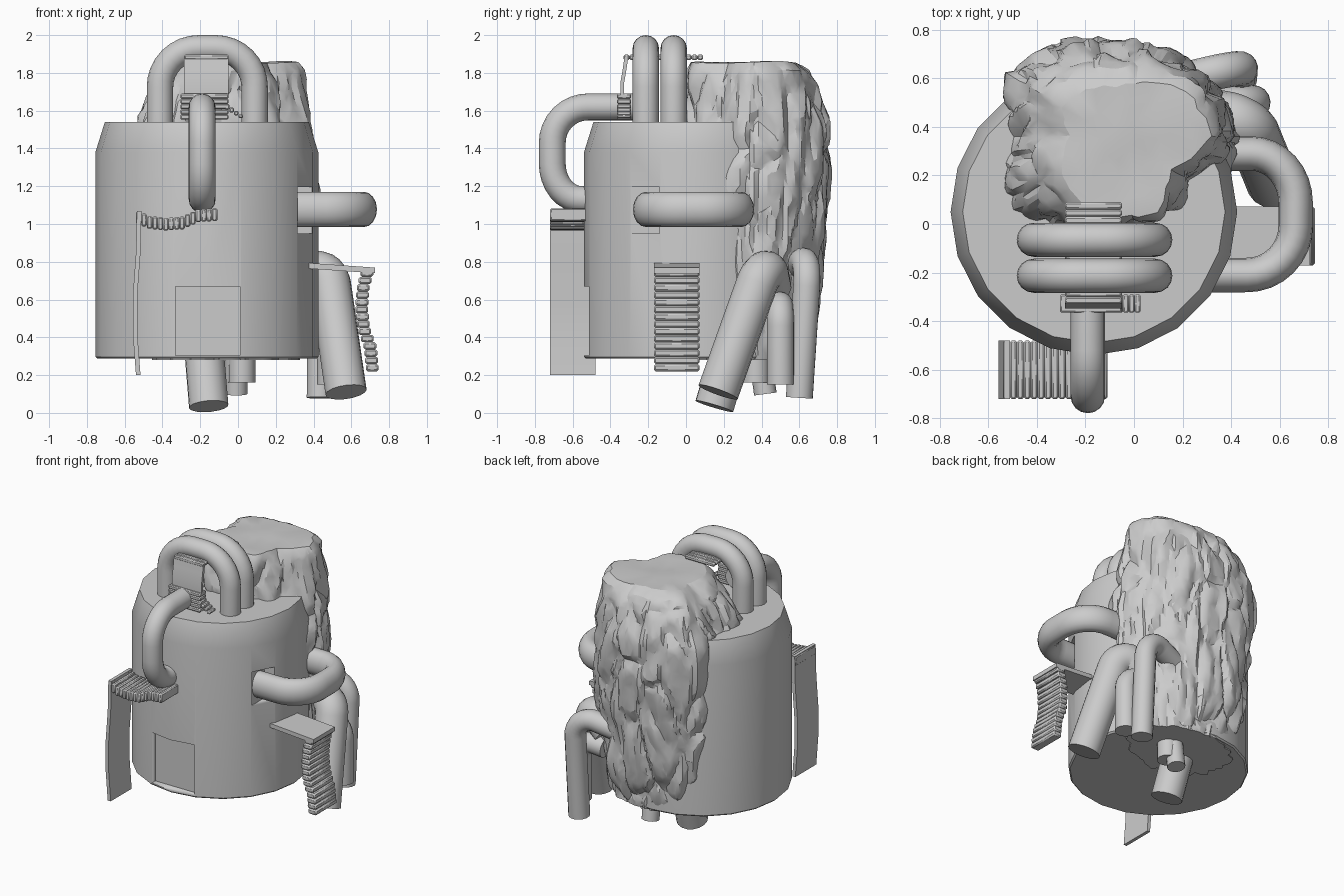
import bpy, bmesh, math
from mathutils import Vector, noise

if "Cube" in bpy.data.objects:
    bpy.data.objects.remove(bpy.data.objects["Cube"])


def select(ob):
    bpy.ops.object.select_all(action='DESELECT')
    ob.select_set(True)
    bpy.context.view_layer.objects.active = ob


def finish(ob, angle=35):
    select(ob)
    bpy.ops.object.shade_smooth_by_angle(angle=math.radians(angle))
    return ob


def from_bmesh(name, bm, angle=35):
    bmesh.ops.recalc_face_normals(bm, faces=bm.faces)
    me = bpy.data.meshes.new(name)
    bm.to_mesh(me)
    bm.free()
    ob = bpy.data.objects.new(name, me)
    bpy.context.collection.objects.link(ob)
    return finish(ob, angle)


def loft(name, rows, angle):
    """Closed skin through a stack of equal rings of points, capped at both ends."""
    bm = bmesh.new()
    rows = [[bm.verts.new(p) for p in row] for row in rows]
    n = len(rows[0])
    for a, b in zip(rows, rows[1:]):
        for i in range(n):
            bm.faces.new((a[i], a[(i + 1) % n], b[(i + 1) % n], b[i]))
    bm.faces.new(rows[0])
    bm.faces.new(rows[-1])
    return from_bmesh(name, bm, angle)


def boxes(name, pairs, bevel=0):
    bm = bmesh.new()
    for lo, hi in pairs:
        for v in bmesh.ops.create_cube(bm, size=1)['verts']:
            v.co = Vector([lo[i] + (hi[i] - lo[i]) * (v.co[i] + 0.5) for i in range(3)])
    ob = from_bmesh(name, bm)
    if bevel:
        m = ob.modifiers.new("slat_edges", 'BEVEL')
        m.width = bevel
        m.segments = 1
    return ob


def interp(table, x):
    for (x0, y0), (x1, y1) in zip(table, table[1:]):
        if x <= x1:
            break
    return y0 + (y1 - y0) * (x - x0) / (x1 - x0)


def rounded(points, radius, steps=8):
    """Polyline with each inner corner replaced by a circular bend."""
    p = [Vector(q) for q in points]
    out = [p[0]]
    for a, b, c in zip(p, p[1:], p[2:]):
        d1, d2 = (a - b), (c - b)
        s = b + d1.normalized() * min(radius, d1.length * .5)
        e = b + d2.normalized() * min(radius, d2.length * .5)
        w = math.sin(d1.angle(d2) / 2)
        for i in range(steps + 1):
            t = i / steps
            k0, k1, k2 = (1 - t) ** 2, 2 * t * (1 - t) * w, t * t
            out.append((s * k0 + b * k1 + e * k2) / (k0 + k1 + k2))
    out.append(p[-1])
    return [q for i, q in enumerate(out) if i == 0 or (q - out[i - 1]).length > 1e-4]


def pipe(name, points, r, bend=0.2, z_stretch=None):
    cu = bpy.data.curves.new(name, 'CURVE')
    cu.dimensions = '3D'
    cu.bevel_depth = r
    cu.bevel_resolution = 6
    cu.use_fill_caps = True
    path = rounded(points, bend)
    sp = cu.splines.new('POLY')
    sp.points.add(len(path) - 1)
    for q, co in zip(sp.points, path):
        q.co = (*co, 1)
    ob = bpy.data.objects.new(name, cu)
    bpy.context.collection.objects.link(ob)
    select(ob)
    bpy.ops.object.convert(target='MESH')
    ob = bpy.context.object
    if z_stretch:
        for v in ob.data.vertices:
            v.co.z = points[0][2] + (v.co.z - points[0][2]) * z_stretch
    return finish(ob, 50)


# Drum body with chamfered top
CX, CY, N = -0.165, 0.05, 20
body = loft("drum_body", [[(CX + r * math.cos(2 * math.pi * i / N), CY + r * math.sin(2 * math.pi * i / N), z)
                           for i in range(N)]
                          for r, z in ((.58, .287), (.59, .297), (.59, 1.38), (.54, 1.54))], 30)

# Doorway and side window recesses
for nm, lo, hi in (("door_cutter", (-.33, -.8, .305), (.01, -.475, .67)),
                   ("window_cutter", (.31, -.29, .95), (.6, -.14, 1.195))):
    c = boxes(nm, [(lo, hi)])
    c.hide_render = True
    c.hide_viewport = True
    m = body.modifiers.new(nm, 'BOOLEAN')
    m.operation = 'DIFFERENCE'
    m.solver = 'EXACT'
    m.object = c
wn = body.modifiers.new("even_shading", 'WEIGHTED_NORMAL')
wn.keep_sharp = True

# Craggy rock behind the body: radii every 30 degrees at each height
RX, RY = -0.08, 0.36
levels = [
    (.28, [.42, .36, .29, .26, .29, .36, .40, .35, .33, .30, .30, .33]),
    (.55, [.47, .41, .36, .33, .37, .42, .42, .38, .33, .30, .30, .40]),
    (.95, [.51, .46, .41, .38, .44, .47, .44, .45, .38, .33, .34, .47]),
    (1.30, [.51, .46, .42, .39, .46, .50, .46, .51, .41, .36, .38, .48]),
    (1.54, [.47, .44, .41, .38, .45, .50, .44, .52, .42, .37, .39, .38]),
    (1.74, [.45, .42, .37, .32, .37, .41, .34, .39, .41, .36, .38, .33]),
    (1.82, [.44, .40, .32, .27, .31, .33, .25, .31, .36, .35, .37, .30]),
    (1.855, [.40, .35, .26, .20, .23, .25, .18, .25, .31, .33, .35, .27]),
]


def rock_radius(ang, z):
    f = ang / (math.pi / 6)
    i, t = int(f) % 12, f - int(f)
    return sum(w * interp([(lv, r[k % 12]) for lv, r in levels], z) for k, w in ((i, 1 - t), (i + 1, t)))


A, H = 130, 76
ZB, ZT = .28, 1.855
specs = [(ZB, .3), (ZB, .7)] + [(ZB + (ZT - ZB) * j / H, 1) for j in range(H + 1)] \
    + [(ZT, s) for s in (.9, .75, .5, .25)]
rows = []
for z, s in specs:
    row = []
    for i in range(A):
        a = 2 * math.pi * i / A
        out = Vector((math.cos(a), math.sin(a), 0))
        p = Vector((RX, RY, z)) + out * rock_radius(a, z) * s
        big = noise.noise(Vector((p.x * 4, p.y * 4, p.z * 1.5)))
        # tall overlapping slabs parted by narrow cracks
        q = Vector((p.x * 6 + .5 * big, p.y * 6, p.z * 2.2 + .6 * big))
        dist, pts = noise.voronoi(q)
        crack = min(1, (dist[1] - dist[0]) * 3.5)
        ridge = abs(noise.noise(Vector((p.x * 11, p.y * 11, p.z * 3))))
        d = .02 * big + .032 * crack + .035 * ridge - .036 + .006 * noise.noise(p * 17)
        fade = min(1, .4 + (ZT - z) * 3) if s == 1 else 0
        p += out * max(-.06, min(.022, d)) * fade
        if z > 1.8:
            p.z += .01 * noise.noise(p * 6)
        row.append(p)
    rows.append(row)
rock = loft("rock", rows, 30)
m = rock.modifiers.new("facets", 'DECIMATE')
m.ratio = .35
select(rock)
bpy.ops.object.modifier_apply(modifier=m.name)
finish(rock, 24)

# Twin arches on the roof
for k, y in enumerate((-.065, -.213)):
    pipe(f"roof_arch_{k}", [(-.413, y, 1.5), (-.413, y, 1.93), (.088, y, 1.93), (.088, y, 1.5)], .07, .205)

# Front loop pipe and right side loop pipe
pipe("front_pipe", [(-.19, -.28, 1.62), (-.19, -.708, 1.62), (-.19, -.708, 1.13), (-.19, -.4, 1.13)], .071, .19)
pipe("side_pipe", [(.2, -.21, 1.077), (.665, -.21, 1.077), (.665, .29, 1.077), (.3, .29, 1.077)], .071, .2, 1.32)

# Drain pipes at the rock's right flank
pipe("drain_large", [(.3, .45, .66), (.47, .42, .81), (.572, .17, .11)], .11, .14)
pipe("drain_small", [(.3, .49, .56), (.49, .50, .58), (.49, .50, .15)], .072, .12)
pipe("drain_tall", [(.15, .58, .76), (.44, .65, .84), (.435, .60, .08)], .072, .17)

# Pipes under the base
pipe("under_pipe_large", [(-.185, .26, .40), (-.155, .15, .035)], .105)
pipe("under_pipe_0", [(.02, .37, .40), (.02, .37, .16)], .072)
pipe("under_pipe_1", [(-.01, .38, .40), (-.01, .42, .10)], .06)

# Left front walkway of wavy slats, with a hanging strip
wave = [(0, 1.0), (2, .975), (5, .965), (8, .972), (11, 1.01), (15, 1.018)]
boxes("walkway_slats", [((-.54 + i * .0287, -.72, interp(wave, i)),
                         (-.511 + i * .0287, -.48, interp(wave, i) + .067)) for i in range(15)], .007)
loft("walkway_hanging_strip", [[(x, -.72, z), (x + .024, -.72, z), (x + .024, -.48, z), (x, -.48, z)]
     for x, z in ((-.535, 1.07), (-.54, .85), (-.557, .62), (-.557, .42), (-.54, .20))], 20)

# Right stairway: landing plate and wavy falling steps
landing = boxes("stair_landing", [((.37, -.17, .755), (.725, .072, .785))])
for v in landing.data.vertices:
    v.co.z -= .07 * (v.co.x - .5)
fall = [(.22, .713), (.35, .70), (.45, .665), (.55, .655), (.65, .66), (.78, .692)]
stairs = []
for i in range(14):
    z = .22 + i * .0385
    x = interp(fall, z + .02)
    stairs.append(((x - .034, -.17, z), (x + .034, .072, z + .0385)))
boxes("stair_steps", stairs, .009)

# Roof ribbon: slats through the arches, hanging panel, small steps below
boxes("ribbon_slats", [((-.285, .09 - .03 * (i + 1), 1.868), (-.05, .09 - .03 * i, 1.897))
                       for i in range(14)], .007)
loft("hanging_panel", [[(-.285, y, z), (-.05, y, z), (-.05, y + .02, z), (-.285, y + .02, z)]
                       for y, z in ((-.325, 1.89), (-.335, 1.82), (-.347, 1.75), (-.347, 1.68))], 30)
boxes("roof_steps", [((-.305, -.365, 1.663 - .0275 * i), (-.05, -.29, 1.69 - .0275 * i)) for i in range(5)]
      + [((-.07 + .024 * i, -.365, 1.605 - .015 * i), (-.045 + .024 * i, -.29, 1.635 - .018 * i))
         for i in range(4)], .006)
